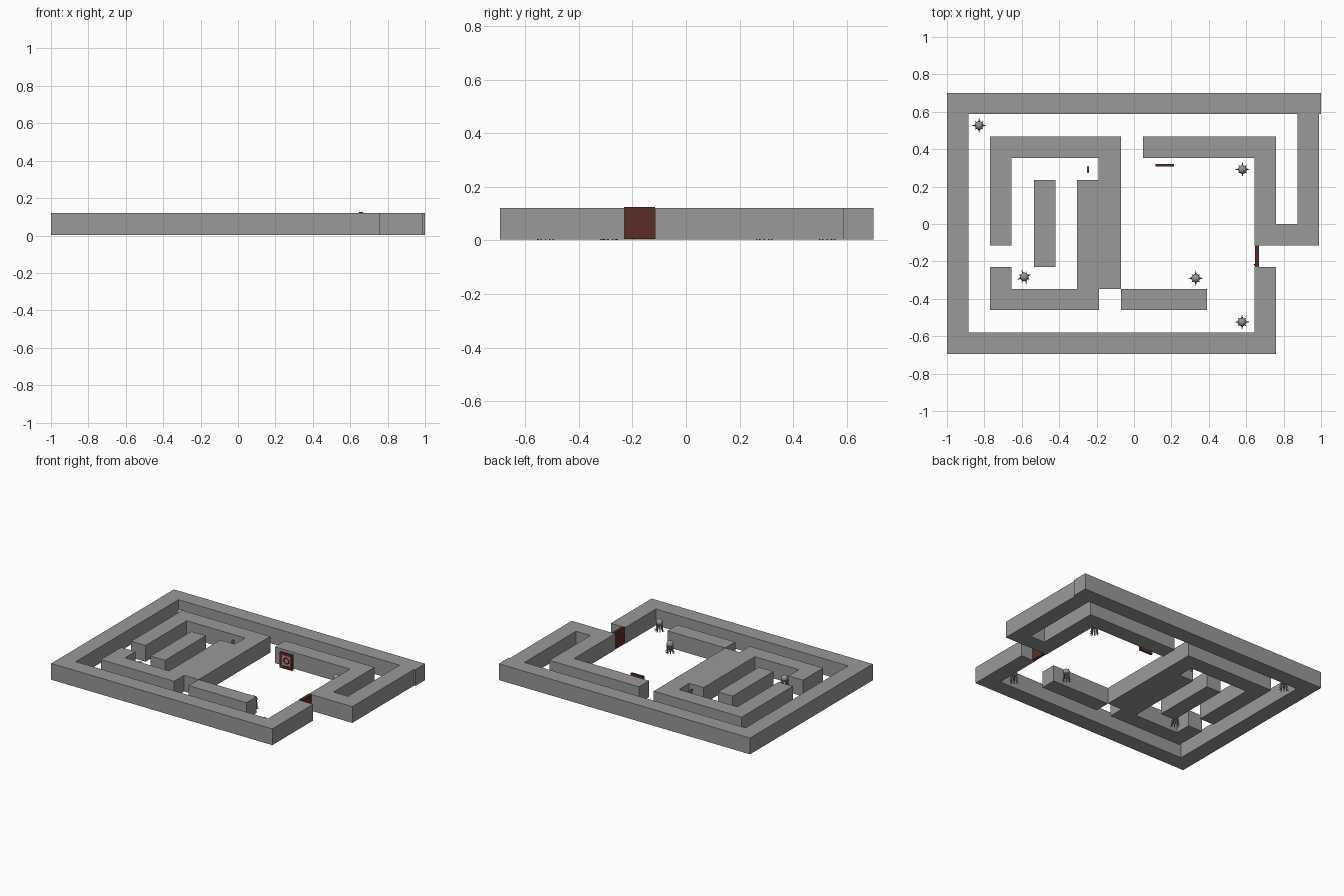
import bpy, math
from mathutils import Matrix, Vector

if "Cube" in bpy.data.objects:
    bpy.data.objects.remove(bpy.data.objects["Cube"])


def material(name, rgb):
    m = bpy.data.materials.new(name)
    m.diffuse_color = (*rgb, 1)
    m.use_nodes = True
    m.node_tree.nodes["Principled BSDF"].inputs["Base Color"].default_value = m.diffuse_color
    return m


STONE = material("stone grey", (0.32, 0.32, 0.32))
WOOD = material("dark red wood", (0.105, 0.027, 0.019))
PAPER = material("faded pink", (0.45, 0.27, 0.24))
METAL = material("metal grey", (0.30, 0.30, 0.30))


def finish(obj, name, mat):
    obj.name = name
    obj.data.materials.append(mat)
    return obj


def box(name, x0, x1, y0, y1, z0, z1, mat):
    bpy.ops.mesh.primitive_cube_add(size=1)
    o = bpy.context.object
    o.data.transform(Matrix.Translation(((x0 + x1) / 2, (y0 + y1) / 2, (z0 + z1) / 2))
                     @ Matrix.Diagonal((x1 - x0, y1 - y0, z1 - z0, 1)))
    return finish(o, name, mat)


def tube(name, paths, depth, mat):
    # Each path is a list of (point, radius factor)
    c = bpy.data.curves.new(name, 'CURVE')
    c.dimensions = '3D'
    c.bevel_depth = depth
    c.bevel_resolution = 1
    c.use_fill_caps = True
    for path in paths:
        s = c.splines.new('POLY')
        s.points.add(len(path) - 1)
        for p, (co, r) in zip(s.points, path):
            p.co = (*co, 1)
            p.radius = r
    o = bpy.data.objects.new(name, c)
    bpy.context.collection.objects.link(o)
    bpy.ops.object.select_all(action='DESELECT')
    o.select_set(True)
    bpy.context.view_layer.objects.active = o
    bpy.ops.object.convert(target='MESH')
    return finish(bpy.context.object, name, mat)


# Maze walls: x0, x1, y0, y1
Z0, Z1 = 0.004, 0.121
walls = {
    "outer_back_wall": (-1, 1, 0.587, 0.70),
    "outer_left_wall": (-1, -0.885, -0.58, 0.587),
    "outer_front_wall": (-1, 0.76, -0.695, -0.58),
    "outer_right_wall_front": (0.645, 0.76, -0.58, -0.23),
    "outer_right_wall_back": (0.875, 0.99, 0.0, 0.587),
    "entrance_side_wall": (0.645, 0.99, -0.115, 0.0),
    "hall_right_wall": (0.645, 0.76, 0.0, 0.352),
    "hall_back_wall": (0.047, 0.76, 0.352, 0.467),
    "hall_front_wall": (-0.07, 0.39, -0.46, -0.347),
    "chamber_back_wall": (-0.77, -0.07, 0.352, 0.467),
    "chamber_left_wall_back": (-0.77, -0.655, -0.115, 0.352),
    "chamber_left_wall_front": (-0.77, -0.655, -0.347, -0.23),
    "chamber_front_wall": (-0.77, -0.186, -0.46, -0.347),
    "centre_wall_thick": (-0.305, -0.07, -0.347, 0.235),
    "centre_wall_thin": (-0.19, -0.07, 0.235, 0.352),
    "chamber_island_wall": (-0.535, -0.42, -0.23, 0.235),
}
for name, r in walls.items():
    box(name, *r, Z0, Z1, STONE)

# Door and knob
box("door", 0.647, 0.668, -0.231, -0.116, 0.005, 0.125, WOOD)
bpy.ops.mesh.primitive_uv_sphere_add(segments=8, ring_count=6, radius=0.005,
                                     location=(0.645, -0.218, 0.062))
finish(bpy.context.object, "door_knob", WOOD)

# Framed picture in front of the hall back wall
PX, PZ = 0.165, 0.064
box("frame_back", PX - 0.05, PX + 0.05, 0.316, 0.322, 0.008, 0.12, WOOD)
for s in (-1, 1):
    box("frame_side", PX + s * 0.041 - 0.009, PX + s * 0.041 + 0.009,
        0.308, 0.316, 0.008, 0.12, WOOD)
    box("frame_rail", PX - 0.032, PX + 0.032, 0.308, 0.316,
        PZ + s * 0.047 - 0.009, PZ + s * 0.047 + 0.009, WOOD)
box("picture", PX - 0.032, PX + 0.032, 0.313, 0.316, PZ - 0.038, PZ + 0.038, PAPER)
bpy.ops.mesh.primitive_torus_add(major_radius=0.02, minor_radius=0.004, major_segments=20,
                                 minor_segments=6, location=(PX, 0.313, PZ),
                                 rotation=(math.pi / 2, 0, 0))
finish(bpy.context.object, "picture_ring", WOOD)

# Small upright key in the chamber
bpy.ops.mesh.primitive_torus_add(major_radius=0.014, minor_radius=0.005, major_segments=14,
                                 minor_segments=6, location=(-0.246, 0.292, 0.1),
                                 rotation=(0, math.pi / 2, 0))
finish(bpy.context.object, "key_ring", METAL)
tube("key_shaft", [[(Vector((-0.246, 0.292, z)), 1) for z in (0.03, 0.088)]], 0.005, METAL)
box("key_tooth", -0.249, -0.243, 0.274, 0.292, 0.034, 0.046, METAL)

# Creatures: domed head on eight curling tentacles
profile = [(0.010, 0.062, 1.0), (0.020, 0.050, 1.0), (0.023, 0.028, 0.9),
           (0.023, 0.006, 0.75), (0.030, 0.004, 0.5), (0.040, 0.011, 0.08)]
for x, y, turn in ((-0.828, 0.527, 0), (0.580, 0.292, 0), (0.330, -0.290, 0),
                   (-0.587, -0.283, 0.35), (0.578, -0.524, 0)):
    bpy.ops.mesh.primitive_uv_sphere_add(segments=16, ring_count=10, radius=0.023,
                                         location=(x, y, 0.066))
    head = finish(bpy.context.object, "creature_head", METAL)
    bpy.ops.object.shade_smooth()
    legs = []
    for i in range(8):
        a = turn + i * math.pi / 4
        k = 1 if i % 2 == 0 else 0.8
        legs.append([(Vector((x + math.cos(a) * r * k, y + math.sin(a) * r * k, z)), w)
                     for r, z, w in profile])
    tube("creature_tentacles", legs, 0.0055, METAL)
    bpy.ops.object.shade_smooth_by_angle()
